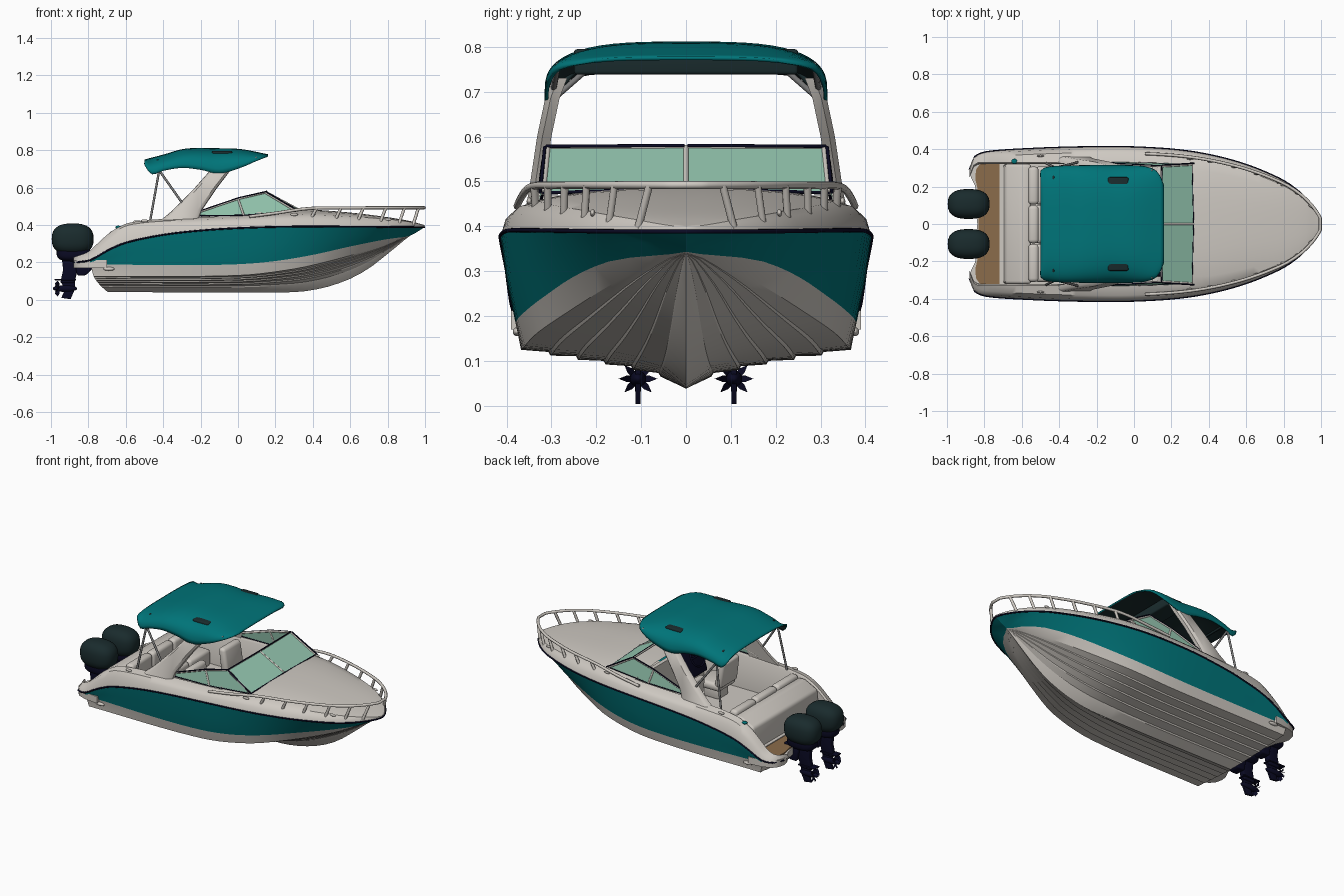
import bpy, bmesh, math
from mathutils import Vector

if "Cube" in bpy.data.objects:
    bpy.data.objects.remove(bpy.data.objects["Cube"])


def mat(name, *c):
    m = bpy.data.materials.new(name)
    m.diffuse_color = (*c, 1)
    m.use_nodes = True
    m.node_tree.nodes["Principled BSDF"].inputs["Base Color"].default_value = m.diffuse_color
    return m


BEIGE = mat("gelcoat beige", 0.62, 0.585, 0.54)
TEAL = mat("teal", 0.0, 0.175, 0.19)
GLASS = mat("green glass", 0.31, 0.59, 0.45)
TEAK = mat("teak", 0.26, 0.15, 0.07)
NAVY = mat("navy black", 0.003, 0.003, 0.017)
CHAR = mat("charcoal", 0.010, 0.024, 0.026)
STEEL = mat("steel grey", 0.2, 0.2, 0.2)


def curve_of(*pts):
    """Smooth interpolation through (x, value) points."""
    def slope(i):
        a, b = pts[max(i - 1, 0)], pts[min(i + 1, len(pts) - 1)]
        return (b[1] - a[1]) / (b[0] - a[0])

    def f(x):
        if x <= pts[0][0]:
            return pts[0][1]
        for i in range(len(pts) - 1):
            (x0, y0), (x1, y1) = pts[i], pts[i + 1]
            if x <= x1:
                h = x1 - x0
                t = (x - x0) / h
                return (y0 * (1 + 2 * t) * (1 - t) ** 2 + slope(i) * h * t * (1 - t) ** 2
                        + y1 * t * t * (3 - 2 * t) + slope(i + 1) * h * t * t * (t - 1))
        return pts[-1][1]
    return f


def finish(name, bm, mats, angle=35):
    bmesh.ops.remove_doubles(bm, verts=bm.verts, dist=0.0003)
    bmesh.ops.recalc_face_normals(bm, faces=bm.faces)
    me = bpy.data.meshes.new(name)
    bm.to_mesh(me)
    bm.free()
    ob = bpy.data.objects.new(name, me)
    bpy.context.collection.objects.link(ob)
    for m in mats:
        me.materials.append(m)
    if angle:
        bpy.ops.object.select_all(action='DESELECT')
        bpy.context.view_layer.objects.active = ob
        ob.select_set(True)
        bpy.ops.object.shade_smooth_by_angle(angle=math.radians(angle))
    return ob


def loft(name, rows, mats, rule=None, closed=False, caps=(), angle=35):
    bm = bmesh.new()
    vs = [[bm.verts.new(p) for p in r] for r in rows]
    n = len(rows[0])
    for a, b in zip(vs, vs[1:]):
        for j in range(n if closed else n - 1):
            k = (j + 1) % n
            f = bm.faces.new((a[j], a[k], b[k], b[j]))
            f.material_index = rule(j) if rule else 0
    for c in caps:
        bm.faces.new(vs[c])
    return finish(name, bm, mats, angle)


def mirrored(half):
    return half + [(x, -y, z) for x, y, z in reversed(half)]


def prism(name, prof, y0, y1, m, bevel=0.01):
    """Side profile (x, z) extruded across y with rounded edges."""
    bm = bmesh.new()
    f = bm.faces.new([bm.verts.new((x, y0, z)) for x, z in prof])
    r = bmesh.ops.extrude_face_region(bm, geom=[f])
    bmesh.ops.translate(bm, vec=(0, y1 - y0, 0),
                        verts=[v for v in r["geom"] if isinstance(v, bmesh.types.BMVert)])
    bmesh.ops.recalc_face_normals(bm, faces=bm.faces)
    if bevel:
        bmesh.ops.bevel(bm, geom=bm.edges[:], offset=bevel, segments=3, affect='EDGES', profile=0.5)
    return finish(name, bm, [m])


def box(name, x0, x1, y0, y1, z0, z1, m, bevel=0.01):
    return prism(name, [(x0, z0), (x1, z0), (x1, z1), (x0, z1)], y0, y1, m, bevel)


def tube(name, paths, r, m):
    cu = bpy.data.curves.new(name, 'CURVE')
    cu.dimensions, cu.bevel_depth, cu.bevel_resolution, cu.use_fill_caps = '3D', r, 2, True
    for p in paths:
        s = cu.splines.new('POLY')
        s.points.add(len(p) - 1)
        for q, c in zip(s.points, p):
            q.co = (*c, 1)
    cu.materials.append(m)
    bpy.context.collection.objects.link(bpy.data.objects.new(name, cu))


def blob(name, c, r, m, e=1.0):
    """Superellipsoid: e below 1 is boxier."""
    bm = bmesh.new()
    bmesh.ops.create_uvsphere(bm, u_segments=28, v_segments=16, radius=1)
    for v in bm.verts:
        v.co = Vector([c[i] + r[i] * math.copysign(abs(v.co[i]) ** e, v.co[i]) for i in range(3)])
    return finish(name, bm, [m], 60)


# Lines of the boat: half-widths and heights along its length
beam = curve_of((-.88, .29), (-.87, .335), (-.845, .365), (-.79, .385), (-.6, .40), (-.3, .411), (0, .411), (.3, .388),
                (.56, .33), (.78, .242), (.88, .175), (.94, .112), (.975, .06), (.99, .028), (.996, 0))
sheer = curve_of((-.87, .2), (-.79, .212), (-.7, .262), (-.6, .305), (-.4, .347), (-.2, .37), (0, .383), (.3, .391), (1, .388))
keel = curve_of((-.79, .042), (.28, .04), (.45, .062), (.6, .112), (.7, .168), (.8, .245), (.92, .342), (.996, .386))
chine_y = curve_of((-.79, .368), (0, .362), (.3, .328), (.5, .262), (.7, .175), (.8, .115), (.88, .045), (.92, 0), (1, 0))
chine_z = curve_of((-.79, .125), (0, .13), (.3, .165), (.5, .21), (.7, .265), (.8, .297), (.88, .33), (.92, .3425), (.996, .3865))
band_y = curve_of((-.79, .373), (0, .378), (.3, .345), (.6, .255), (.8, .16), (.88, .075), (.92, 0), (1, 0))
band_z = curve_of((-.79, .19), (-.3, .185), (0, .19), (.2, .207), (.4, .24), (.6, .285), (.8, .325), (.92, .343), (.996, .387))
gun_z = curve_of((-.88, .215), (-.8, .245), (-.75, .29), (-.7, .335), (-.65, .37), (-.58, .4), (-.4, .42), (0, .436),
                 (.3, .446), (.6, .432), (.9, .412), (.996, .398))
crown_z = curve_of((.1, .482), (.3, .485), (.5, .475), (.7, .455), (.9, .425), (.996, .4))
STRAKES = 6


# Hull with lapped strakes below and a teal band above
def hull_row(x):
    b, zs, zk, c, zc = beam(x), sheer(x), keel(x), max(chine_y(x), 0), chine_z(x)
    t = max(band_y(x), 0)
    pts = [(b, zs), ((b + t) / 2 + .008 * b, (zs + band_z(x)) / 2), (t, band_z(x)), (c, zc)]
    for i in range(STRAKES - 1, 0, -1):
        f = i / STRAKES
        z = zk + (zc - zk) * f ** .58
        pts += [(c * f, z + .010 * c), (c * f - .012 * c, z - .012 * c)]
    pts.append((0, zk))
    rake = (lambda z: .095 * (max(.2 - z, 0) / .16) ** 2.2) if x < -.785 else (lambda z: 0)
    return mirrored([(x + rake(z), y, z) for y, z in pts])


bow = [.88, .9, .92, .94, .96, .975, .985, .991, .996]
rows = [hull_row(x) for x in [-.79, -.68] + [-.6 + .06 * i for i in range(25)] + bow]
last = len(rows[0]) - 2
loft("hull", rows, [BEIGE, TEAL], lambda j: int(j < 2 or j > last - 2), caps=(0,), angle=28)


# Gunwales and cockpit liner, then the crowned foredeck
def rim(x):
    b, zs, zg = beam(x), sheer(x), gun_z(x)
    return [(x, b, zs), (x, b - .025 * b, zs + .65 * (zg - zs)), (x, b - .075 * b, zg)]


def inner_y(x):
    return min(.33, beam(x) * .885)


for side in (1, -1):
    rows = []
    for i in range(45):
        x = -.88 + i / 44
        y, zg = inner_y(x), gun_z(x) + .012
        rows.append([(a, side * b, c) for a, b, c in
                     rim(x) + [(x, y, zg), (x, y - .008, zg - .012), (x, y - .01, .2)]])
    loft("gunwale", rows, [BEIGE], caps=(0,))
rows = []
for x in [.12 + .04 * i for i in range(20)] + bow[2:]:
    y, z0, z1 = inner_y(x), gun_z(x) + .012 * min(1, beam(x) * 4), crown_z(x)
    rows.append(mirrored(rim(x) + [(x, y * f, z0 + (z1 - z0) * (1 - f ** 3)) for f in (1, .85, .65, .4, .15)]))
loft("foredeck", rows, [BEIGE])
box("cockpit_floor", -.72, .14, -.33, .33, .2, .225, BEIGE, 0)
box("cabin_bulkhead", .1, .125, -.325, .325, .21, .468, BEIGE, 0)
ring = [-.88 + .03 * i for i in range(59)] + bow
edge = [(x, beam(x), sheer(x)) for x in ring]
tube("rub_rail", [edge + [(x, -y, z) for x, y, z in reversed(edge)]], .0048, NAVY)

# Swim platform, teak deck and side fittings
plan = [(x, beam(x) - .004) for x in (-.7, -.79, -.845, -.87, -.88)] + [(-.872, .25), (-.85, .205), (-.84, .15), (-.838, 0)]
loft("swim_platform", [mirrored([(x, y, z) for x, y in plan]) for z in (.17, .212)], [BEIGE],
     closed=True, caps=(0, 1))
deck = [(-.69, .335), (-.79, .331), (-.825, .318), (-.845, .29), (-.848, .24), (-.835, .18), (-.832, 0)]
loft("teak_deck", [mirrored([(x, y, z) for x, y in deck]) for z in (.211, .22)], [TEAK], closed=True, caps=(0, 1))
for s in (1, -1):
    blob("side_fitting", (-.69, s * .376, .165), (.03, .01, .01), BEIGE)
    for x in (-.5, .3, .8):
        blob("cleat", (x, s * beam(x) * .9, gun_z(x) + .01), (.02, .006, .008), BEIGE)
blob("filler_cap", (-.64, .335, .388), (.016, .014, .008), TEAL)

# Stern sunpad, bench and front seats
prism("stern_sunpad", [(-.7, .21), (-.55, .21), (-.55, .4), (-.6, .405), (-.69, .36)], -.32, .32, BEIGE, .015)
for i in range(3):
    y = -.31 + i * .207
    box("bench_back", -.565, -.51, y, y + .203, .3, .425, BEIGE, .02)
    box("bench_cushion", -.53, -.4, y, y + .203, .22, .325, BEIGE, .02)
for s in (1, -1):
    y = s * .17
    box("seat_base", -.14, -.04, y - .05, y + .05, .22, .29, BEIGE, .01)
    box("seat_cushion", -.17, -.01, y - .085, y + .085, .285, .335, BEIGE, .02)
    prism("seat_back", [(-.18, .31), (-.13, .31), (-.155, .47), (-.2, .47)], y - .085, y + .085, BEIGE, .018)
prism("helm_console", [(.04, .3), (.15, .3), (.15, .49), (.1, .49)], -.28, -.07, NAVY, .012)
wheel = [(.04 + .025 * math.sin(a), -.17 + .06 * math.cos(a), .43 + .055 * math.sin(a))
         for a in [i * math.pi / 12 for i in range(25)]]
tube("steering_wheel", [wheel, [wheel[0], wheel[12]], [(.04, -.17, .43), (.09, -.17, .41)]], .006, NAVY)


# Windshield panes, frame and dark seals
def pane(name, pts):
    bm = bmesh.new()
    bm.faces.new([bm.verts.new(p) for p in pts])
    ob = finish(name, bm, [GLASS], 0)
    sol = ob.modifiers.new("thickness", 'SOLIDIFY')
    sol.thickness, sol.offset = .004, 0


for s in (1, -1):
    A, B, C = (.31, s * .318, .474), (.145, s * .308, .573), (.0, s * .316, .54)
    D, M, T = (-.27, s * .328, .448), (.318, 0, .485), (.15, 0, .575)
    E = (.03, s * .326, .452)
    pane("front_glass", [M, A, B, T])
    pane("side_glass", [A, B, C, E])
    pane("rear_side_glass", [E, C, D])
    tube("windshield_frame", [[T, B, C, D], [B, A], [C, E]] + [[M, T]] * (s > 0), .0062, BEIGE)
    up = [(x + .003, y + s * .003, z + .005) for x, y, z in (T, B, C, D)]
    tube("windshield_seal", [[M, A, E, D], up, [(.322, s * .325, .476), (.152, s * .315, .576)]], .0038, NAVY)

# Canopy with dark lining
top = curve_of((-.5, .75), (-.4, .776), (-.28, .808), (-.1, .81), (.02, .805), (.16, .778))
low = curve_of((-.5, .72), (-.465, .672), (-.4, .69), (-.3, .705), (-.2, .695), (-.1, .675), (.02, .708), (.1, .742), (.16, .765))
wide = curve_of((-.5, .285), (-.47, .305), (-.3, .314), (0, .314), (.08, .303), (.13, .275), (.16, .21))
rows = []
for i in range(34):
    x = -.5 + .02 * i
    rows.append([])
    for k in range(29):
        a = math.pi * k / 28
        c, s = math.cos(a), math.sin(a)
        rows[-1].append((x, wide(x) * math.copysign(abs(c) ** .6, c), low(x) + (top(x) - low(x)) * s ** .75))
cover = loft("canopy", rows, [TEAL, CHAR], angle=60)
if sum(p.normal.z for p in cover.data.polygons) < 0:
    cover.data.flip_normals()
sol = cover.modifiers.new("lining", 'SOLIDIFY')
sol.thickness, sol.offset, sol.material_offset = .008, -1, 1

# Raked arch legs, dark roof beam and canopy struts
for s in (1, -1):
    rows = []
    for x, y, z, w in ((-.32, .35, .415, .105), (-.27, .338, .48, .078), (-.17, .32, .6, .06), (-.1, .302, .685, .055),
                       (-.08, .285, .73, .05)):
        rows.append([(x - w, s * (y - .02), z), (x + w, s * (y - .02), z), (x + w * .95, s * y, z),
                     (x + w * .7, s * (y + .012), z), (x - w * .7, s * (y + .012), z), (x - w * .95, s * y, z)])
    loft("arch_leg", rows, [BEIGE], closed=True, caps=(0, -1), angle=40)
    tube("canopy_strut", [[(-.47, s * .325, .42), (-.42, s * .3, .7)], [(-.42, s * .3, .69), (-.3, s * .33, .52)],
                          [(-.13, s * .3, .68), (.1, s * .285, .76)], [(-.1, s * .3, .68), (-.1, s * .22, .75)]],
         .0065, STEEL)
box("roof_beam", -.14, -.03, -.25, .25, .738, .795, CHAR, .008)
tube("canopy_bow", [[(-.43, -.3, .69), (-.43, -.25, .745), (-.43, .25, .745), (-.43, .3, .69)]], .007, CHAR)

# Bow rail with slanted posts
rail_z = curve_of((.06, .445), (.2, .463), (.38, .488), (.6, .491), (1, .492))
half = [(x, max(beam(x - .008) * .92, 0), rail_z(x)) for x in [.06 + .04 * i for i in range(22)] + [.93, .955, .975, .988, .996]]
paths = [half + [(x, -y, z) for x, y, z in reversed(half)]]
for x in (.42, .55, .67, .79, .89, .965):
    for s in (1, -1):
        foot = x - .03
        paths.append([(foot, s * beam(foot) * .9, gun_z(foot) - .01), (x, s * beam(x - .008) * .92, rail_z(x))])
tube("bow_rail", paths, .0085, BEIGE)

# Twin outboards
for s in (1, -1):
    y = s * .107
    blob("engine_cowl", (-.884, y, .325), (.112, .08, .083), CHAR, .78)
    blob("engine_pan", (-.88, y, .25), (.09, .058, .045), NAVY, .7)
    prism("engine_leg", [(-.945, .25), (-.85, .25), (-.86, .15), (-.875, .09), (-.95, .09), (-.935, .16)],
          y - .018, y + .018, NAVY, .008)
    prism("skeg", [(-.95, .1), (-.87, .1), (-.875, .05), (-.895, .003), (-.945, .01), (-.925, .055)],
          y - .006, y + .006, NAVY, .002)
    prism("engine_bracket", [(-.88, .23), (-.775, .23), (-.775, .17), (-.815, .13), (-.86, .13)],
          y - .035, y + .035, NAVY, .008)
    box("cavitation_plate", -.98, -.865, y - .024, y + .024, .104, .112, NAVY, .002)
    blob("gearcase", (-.925, y, .06), (.065, .018, .018), NAVY)
    bm = bmesh.new()
    for k in range(8):
        a = k * math.pi / 4
        u, w = Vector((0, math.cos(a), math.sin(a))), Vector((0, -math.sin(a), math.cos(a)))
        c = Vector((-.965, y, .06))
        q = [c + u * .01 - w * .007, c + u * .026 - w * .007 + Vector((.012, 0, 0)), c + u * .043,
             c + u * .026 + w * .007 - Vector((.014, 0, 0)), c + u * .01 + w * .007]
        bm.faces.new([bm.verts.new(p) for p in q])
    finish("propeller", bm, [NAVY])
